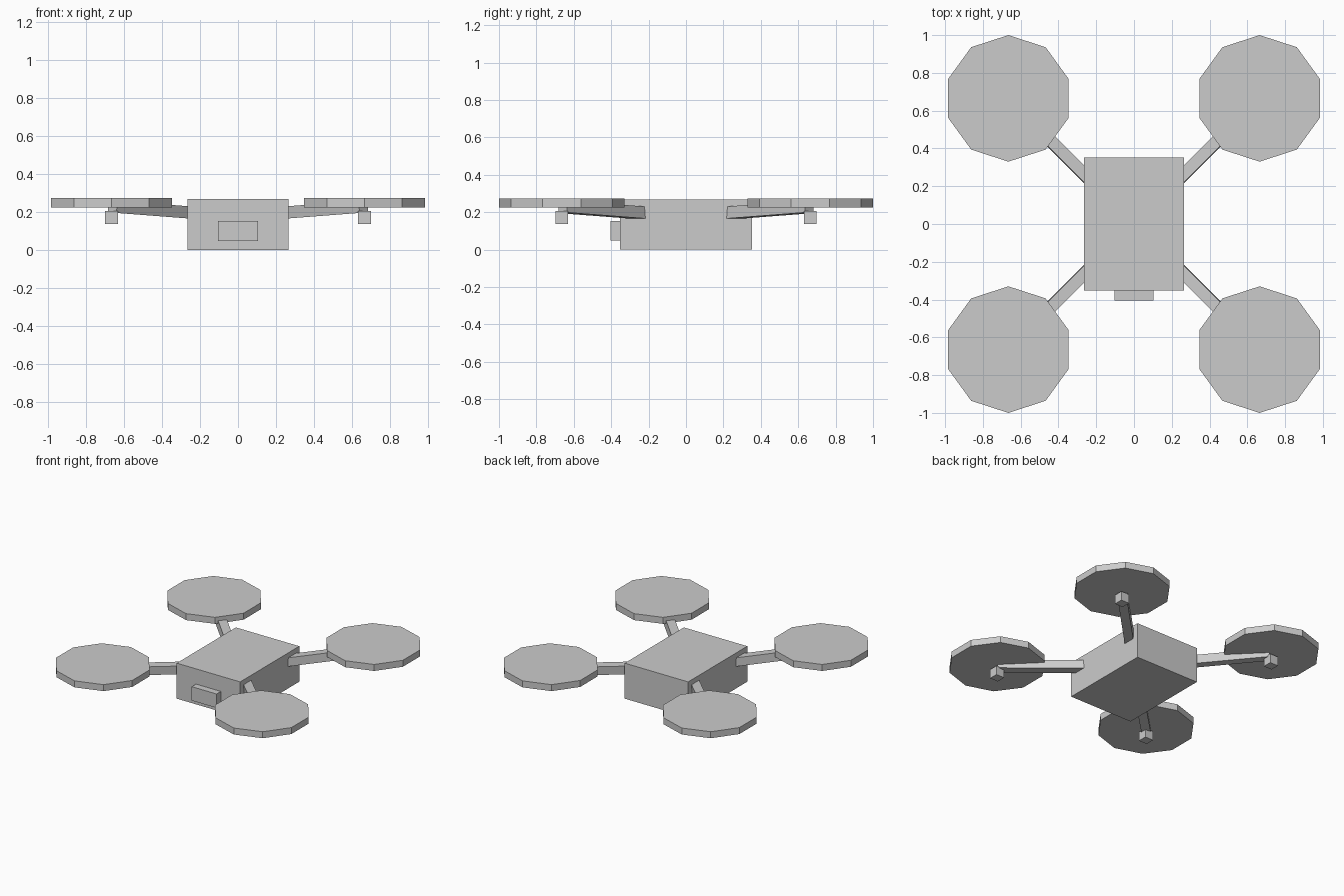
import bpy, math
from mathutils import Matrix, Vector

if "Cube" in bpy.data.objects:
    bpy.data.objects.remove(bpy.data.objects["Cube"])

grey = bpy.data.materials.new("light_grey")
grey.diffuse_color = (0.6, 0.6, 0.6, 1)
grey.use_nodes = True
grey.node_tree.nodes["Principled BSDF"].inputs["Base Color"].default_value = grey.diffuse_color


def finish(obj, name):
    obj.name = name
    obj.data.name = name
    obj.data.materials.append(grey)
    return obj


def box(name, lo, hi):
    """Axis-aligned box between two corners."""
    lo, hi = Vector(lo), Vector(hi)
    bpy.ops.mesh.primitive_cube_add(size=1)
    obj = bpy.context.object
    obj.data.transform(Matrix.Translation((lo + hi) / 2) @ Matrix.Diagonal((*(hi - lo), 1)))
    return finish(obj, name)


def mirror_four(obj):
    """Repeat a corner part on all four corners."""
    mod = obj.modifiers.new("four_corners", 'MIRROR')
    mod.use_axis = (True, True, False)
    mod.use_mirror_merge = False


# Body and front camera
box("body", (-0.265, -0.353, 0), (0.265, 0.353, 0.268))
box("camera", (-0.104, -0.404, 0.048), (0.104, -0.345, 0.153))

# Ten-sided rotor discs
C = 0.665
bpy.ops.mesh.primitive_cylinder_add(vertices=10, radius=0.335, depth=0.049)
rotor = finish(bpy.context.object, "rotor_discs")
rotor.data.transform(Matrix.Translation((C, C, 0.2495)))
mirror_four(rotor)

# Small motor blocks under the discs
mirror_four(box("motors", (C - 0.034, C - 0.034, 0.137), (C + 0.034, C + 0.034, 0.206)))

# Diagonal arms, rising slightly outwards
start, end = 0.22, 0.66
length = (end - start) * math.sqrt(2)
mid = (start + end) / 2
arm = box("arms", (-length / 2, -0.032, -0.032), (length / 2, 0.032, 0.032))
arm.data.transform(Matrix.Translation((mid, mid, 0.212))
                   @ Matrix.Rotation(math.radians(-4.4), 4, 'Y')
                   @ Matrix.Rotation(math.radians(45), 4, 'Z'))
mirror_four(arm)
